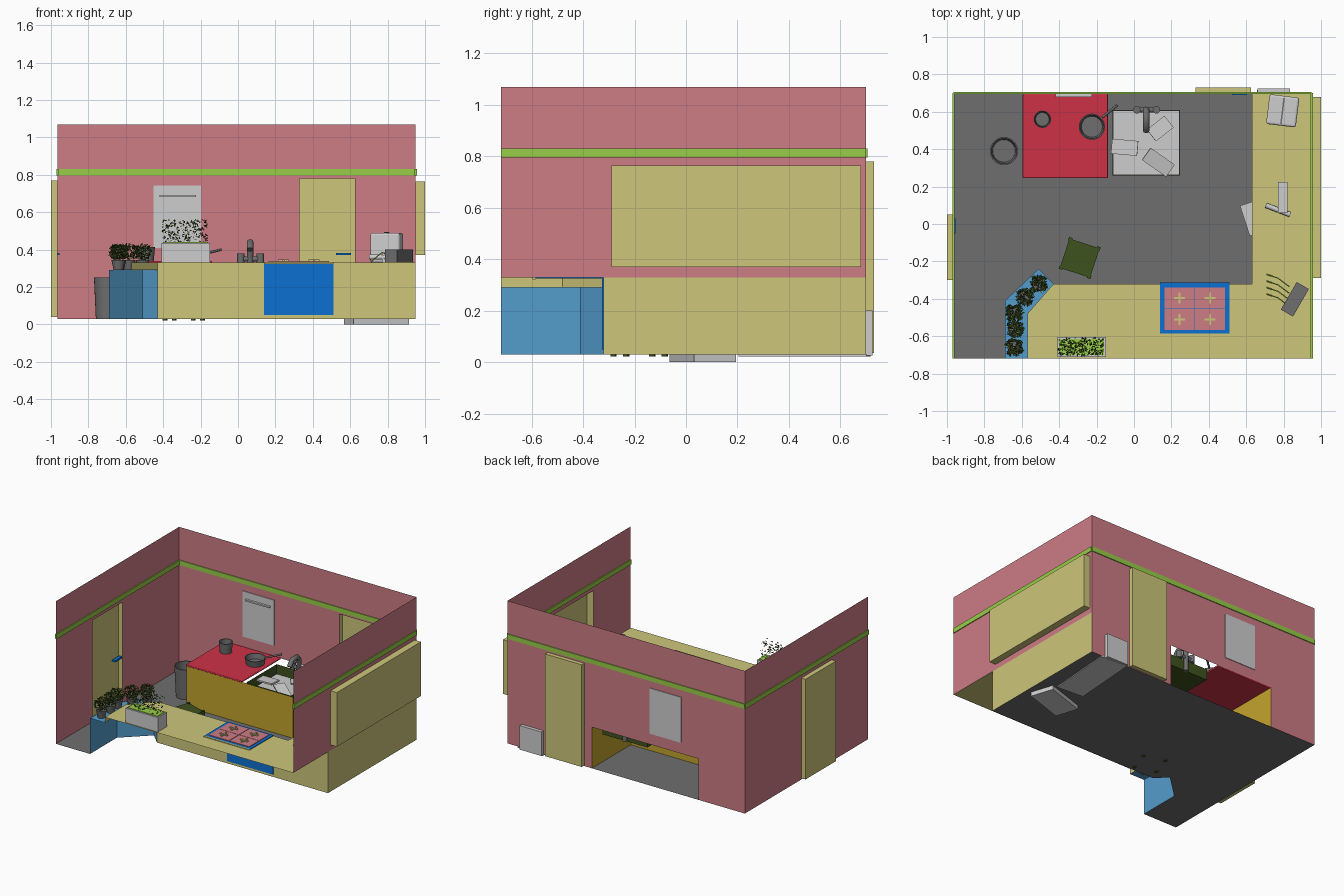
import bpy, bmesh, math, random
from mathutils import Matrix, Vector

random.seed(4)
if "Cube" in bpy.data.objects:
    bpy.data.objects.remove(bpy.data.objects["Cube"])


def colour(name, r, g, b):
    lin = [((c / 255 + 0.055) / 1.055) ** 2.4 for c in (r, g, b)] + [1]
    m = bpy.data.materials.new(name)
    m.use_nodes = True
    m.diffuse_color = lin
    m.node_tree.nodes["Principled BSDF"].inputs["Base Color"].default_value = lin
    return m


PINK = colour("pink", 205, 124, 133)
LIME = colour("lime", 152, 205, 72)
KHAKI = colour("khaki", 205, 198, 122)
GOLD = colour("gold", 196, 164, 45)
RED = colour("red", 205, 50, 70)
SKY = colour("sky_blue", 84, 156, 204)
BLUE = colour("strong_blue", 13, 112, 210)
GRAY = colour("gray", 110, 110, 110)
LIGHT = colour("light_gray", 206, 206, 206)
GREEN = colour("dark_green", 62, 82, 30)


def make(name, bm, mat):
    mesh = bpy.data.meshes.new(name)
    bm.to_mesh(mesh)
    bm.free()
    mesh.materials.append(mat)
    ob = bpy.data.objects.new(name, mesh)
    bpy.context.collection.objects.link(ob)
    return ob


def box(name, x, y, z, mat, rot=0, tilt=0, bevel=0, open_side=None):
    """Box from x, y and z ranges, turned about its centre; one side may be left open."""
    bm = bmesh.new()
    bmesh.ops.create_cube(bm, size=1)
    if open_side:
        bm.normal_update()
        gone = [f for f in bm.faces if f.normal.dot(Vector(open_side)) > 0.9]
        bmesh.ops.delete(bm, geom=gone, context="FACES")
    bmesh.ops.scale(bm, vec=(x[1] - x[0], y[1] - y[0], z[1] - z[0]), verts=bm.verts)
    if bevel:
        bmesh.ops.bevel(bm, geom=bm.edges[:], offset=bevel, segments=3, affect="EDGES", profile=0.5)
    turn = Matrix.Rotation(math.radians(rot), 4, "Z") @ Matrix.Rotation(math.radians(tilt), 4, "Y")
    bm.transform(Matrix.Translation((sum(x) / 2, sum(y) / 2, sum(z) / 2)) @ turn)
    return make(name, bm, mat)


def sheet(name, points, z, mat):
    bm = bmesh.new()
    bm.faces.new([bm.verts.new((x, y, z)) for x, y in points])
    return make(name, bm, mat)


def screen(name, points, z0, z1, mat):
    """Upright sheet along a path."""
    bm = bmesh.new()
    for a, b in zip(points, points[1:]):
        bm.faces.new([bm.verts.new(p) for p in ((*a, z0), (*b, z0), (*b, z1), (*a, z1))])
    return make(name, bm, mat)


def wall(name, along_x, pos, span, z, holes):
    """Upright wall made of panels, left out wherever a hole lies."""
    us = sorted({*span, *[u for h in holes for u in h[:2]]})
    zs = sorted({*z, *[v for h in holes for v in h[2:]]})
    bm = bmesh.new()
    for a, b in zip(us, us[1:]):
        for c, d in zip(zs, zs[1:]):
            u, v = (a + b) / 2, (c + d) / 2
            if any(h[0] < u < h[1] and h[2] < v < h[3] for h in holes):
                continue
            pts = [(a, c), (b, c), (b, d), (a, d)]
            bm.faces.new([bm.verts.new((p, pos, q) if along_x else (pos, p, q)) for p, q in pts])
    bmesh.ops.remove_doubles(bm, verts=bm.verts, dist=1e-4)
    bmesh.ops.dissolve_limit(bm, angle_limit=0.01, verts=bm.verts, edges=bm.edges)
    return make(name, bm, PINK)


def lathe(name, centre, profile, mat, sides=28):
    """Turn a profile of radius and height pairs."""
    bm = bmesh.new()
    vs = [bm.verts.new((r, 0, z)) for r, z in profile]
    es = [bm.edges.new(p) for p in zip(vs, vs[1:])]
    bmesh.ops.spin(bm, geom=vs + es, cent=(0, 0, 0), axis=(0, 0, 1), angle=math.tau, steps=sides)
    bmesh.ops.remove_doubles(bm, verts=bm.verts, dist=1e-4)
    bmesh.ops.recalc_face_normals(bm, faces=bm.faces)
    bm.transform(Matrix.Translation((*centre, 0)))
    for f in bm.faces:
        f.smooth = True
    ob = make(name, bm, mat)
    ob.data.set_sharp_from_angle(angle=math.radians(40))
    return ob


def tube(name, points, r, mat):
    cu = bpy.data.curves.new(name, "CURVE")
    cu.dimensions, cu.bevel_depth, cu.bevel_resolution, cu.use_fill_caps = "3D", r, 2, True
    s = cu.splines.new("POLY")
    s.points.add(len(points) - 1)
    for p, q in zip(s.points, points):
        p.co = (*q, 1)
    cu.materials.append(mat)
    ob = bpy.data.objects.new(name, cu)
    bpy.context.collection.objects.link(ob)


def foliage(name, lo, hi, count, size, ball):
    """Loose cloud of small leaves inside a block or a ball."""
    bm = bmesh.new()
    mid = [(a + b) / 2 for a, b in zip(lo, hi)]
    for _ in range(count):
        d = Vector([random.uniform(-1, 1) for _ in range(3)])
        if ball and d.length > 1:
            d.normalize()
        pos = [m + k * (b - a) / 2 for m, k, a, b in zip(mid, d, lo, hi)]
        axis = Vector([random.gauss(0, 1) for _ in range(3)]).normalized()
        turn = Matrix.Translation(pos) @ Matrix.Rotation(random.uniform(0, 6), 4, axis)
        pts = ((-size, 0, 0), (0, -size / 2, 0), (size, 0, 0), (0, size / 2, 0))
        bm.faces.new([bm.verts.new(turn @ Vector(p)) for p in pts])
    make(name, bm, GREEN)


L, R, B, F, CF = -0.965, 0.95, 0.70, -0.72, -0.32
FLOOR, TOP, HIGH = 0.03, 0.33, 1.07

# Floor and walls
bar = [(-0.69, F), (-0.69, -0.41), (-0.51, -0.24), (-0.43, CF)]
sheet("floor", [(L, F)] + bar + [(R, CF), (R, B), (L, B)], FLOOR, GRAY)
wall("left_wall", False, L, (F, B), (FLOOR, HIGH), [(-0.30, 0.05, 0.04, 0.77)])
wall("back_wall", True, B, (L, R), (FLOOR, HIGH), [(-0.59, 0.27, FLOOR, TOP), (0.33, 0.625, 0.035, 0.78)])
wall("right_wall", False, R, (F, B), (TOP, HIGH), [(-0.29, 0.68, 0.37, 0.765)])
for n, x, y in (("left", (L - .006, L + .006), (F, B)), ("right", (R - .006, R + .006), (F, B)),
                ("back", (L, R), (B - .006, B + .006))):
    box(n + "_trim", x, y, (0.795, 0.83), LIME)

# Door and window recesses, wall screen
box("left_door", (-1.0, L), (-0.30, 0.05), (0.04, 0.77), KHAKI, open_side=(1, 0, 0))
box("back_door", (0.33, 0.625), (B, 0.73), (0.035, 0.78), KHAKI, open_side=(0, -1, 0))
box("right_window", (R, 1.0), (-0.29, 0.68), (0.37, 0.765), KHAKI, open_side=(-1, 0, 0))
box("back_door_handle", (0.525, 0.605), (0.69, 0.71), (0.37, 0.383), BLUE)
box("left_door_handle", (-0.98, -0.955), (-0.05, 0.03), (0.37, 0.383), BLUE)
box("wall_screen", (-0.452, -0.197), (0.6955, 0.7045), (0.41, 0.742), LIGHT)
box("screen_bar", (-0.42, -0.225), (0.68, 0.695), (0.682, 0.692), LIGHT)

# Counters, hollow towards the outside
sheet("side_counter_top", [(0.63, CF), (R, CF), (R, B), (0.63, B)], TOP, KHAKI)
inner = [(-0.57, F), (-0.57, -0.48), (-0.43, CF)]
sheet("front_counter_top", inner + [(R, CF), (R, F)], TOP, KHAKI)
screen("counter_front", [(-0.43, CF), (R, CF), (R, B)], FLOOR, TOP, KHAKI)
screen("side_counter_front", [(0.63, CF), (0.63, B)], FLOOR, TOP, KHAKI)
screen("counter_step", inner, 0.29, TOP, KHAKI)
screen("bar_front", bar, FLOOR, 0.29, SKY)
sheet("bar_shelf", bar + inner[1::-1], 0.29, SKY)

# Stove
box("oven_door", (0.14, 0.51), (-0.327, -0.312), (0.05, TOP), BLUE)
box("stove_frame", (0.14, 0.51), (-0.585, -0.32), (0.325, 0.335), BLUE)
box("stove_edge", (0.14, 0.51), (-0.597, -0.585), (0.322, 0.335), KHAKI)
for x in (0.243, 0.407):
    for y in (-0.51, -0.395):
        box("stove_plate", (x - .08, x + .08), (y - .056, y + .056), (0.33, 0.339), PINK)
        box("burner_bar", (x - .03, x + .03), (y - .005, y + .005), (0.339, 0.347), KHAKI)
        box("burner_bar", (x - .005, x + .005), (y - .03, y + .03), (0.339, 0.346), KHAKI)

# Island with worktop, sink and tap
screen("island_body", [(-0.59, B), (-0.59, 0.25), (0.27, 0.25), (0.27, B)], FLOOR, TOP, GOLD)
box("island_worktop", (-0.595, -0.14), (0.245, 0.695), (0.327, 0.339), RED, bevel=0.005)
box("sink_basin", (-0.115, 0.245), (0.26, 0.61), (0.25, TOP), GREEN, open_side=(0, 0, 1))
box("sink_floor", (-0.113, 0.243), (0.262, 0.608), (0.252, 0.26), LIGHT)
for i, (x, y, rot, w) in enumerate(((0.13, 0.33, -35, 0.16), (0.14, 0.51, 38, 0.12), (-0.05, 0.41, -5, 0.14))):
    box("sink_plate", (x - w / 2, x + w / 2), (y - .04, y + .04), (0.30, 0.312), LIGHT, rot, 12 - 8 * i)
tube("tap_spout", [(0.065, .61, .25), (0.065, .61, .41), (0.065, .59, .44), (0.065, .53, .44), (0.065, .50, .40)], 0.018, GRAY)
tube("tap_bar", [(0.01, 0.61, 0.35), (0.125, 0.61, 0.35)], 0.014, GRAY)
for x in (0.015, 0.12):
    lathe("tap_knob", (x, 0.61), [(0, .33), (.02, .33), (.02, .38), (0, .38)], GRAY, 12)

# Pan, cup and bin
lathe("pan", (-0.225, 0.52), [(0, .34), (.06, .34), (.07, .385), (.064, .385), (.056, .347), (0, .347)], GRAY)
tube("pan_handle", [(-0.17, 0.57, 0.38), (-0.09, 0.635, 0.40)], 0.007, GRAY)
lathe("cup", (-0.49, 0.56), [(0, .34), (.04, .34), (.046, .415), (.041, .415), (.036, .35), (0, .35)], GRAY)
lathe("bin", (-0.695, 0.39), [(0, .03), (.065, .03), (.075, .25), (.068, .25), (.06, .05), (0, .05)], GRAY)

# Stool
box("stool_seat", (-0.375, -0.205), (-0.265, -0.10), (0.225, 0.25), GREEN, rot=-18)
for i in range(4):
    a = math.radians(27 + 90 * i)
    x, y = -0.29 + 0.112 * math.cos(a), -0.182 + 0.112 * math.sin(a)
    box("stool_leg", (x - .01, x + .01), (y - .01, y + .01), (0.022, 0.255), GREEN, rot=-18)

# Plants on the bar shelf and in the planter
for x, y in ((-0.64, -0.66), (-0.635, -0.56), (-0.64, -0.475), (-0.585, -0.39), (-0.51, -0.32)):
    lathe("plant_pot", (x, y), [(0, .29), (.025, .29), (.037, .345), (0, .345)], GRAY, 12)
    foliage("pot_plant", (x - .048, y - .048, 0.345), (x + .048, y + .048, 0.43), 170, 0.011, True)
box("planter", (-0.41, -0.15), (-0.71, -0.605), (TOP, 0.435), LIGHT)
box("planter_soil", (-0.4, -0.16), (-0.7, -0.615), (0.432, 0.44), LIME)
foliage("planter_leaves", (-0.405, -0.705, 0.44), (-0.165, -0.61, 0.56), 260, 0.009, False)

# Things on the side counter
box("toaster", (0.715, 0.875), (0.525, 0.685), (TOP, 0.49), LIGHT, rot=-7, bevel=0.012)
box("toaster_slot", (0.79, 0.798), (0.535, 0.675), (0.486, 0.493), GRAY, rot=-7)
box("mixer_body", (0.77, 0.82), (0.06, 0.225), (TOP, 0.385), LIGHT)
tube("mixer_arm", [(0.705, 0.10, 0.36), (0.835, 0.05, 0.36)], 0.014, LIGHT)
box("knife_block", (0.775, 0.945), (-0.44, -0.365), (TOP, 0.40), GRAY, rot=60)
for i in range(4):
    y = -0.44 + 0.035 * i
    tube("stem", [(0.83, y, 0.36), (0.77, y + .045, 0.385), (0.71, y + .065, 0.335)], 0.003, LIME)

# Appliances reaching through the floor and the back wall
box("floor_box", (0.585, 0.895), (-0.02, 0.15), (0.0, 0.045), LIGHT, rot=18)
box("floor_plate", (0.64, 0.85), (0.21, 0.71), (0.022, 0.029), LIGHT, rot=-4)
box("vent_box", (0.66, 0.835), (0.69, 0.725), (0.025, 0.20), LIGHT)
